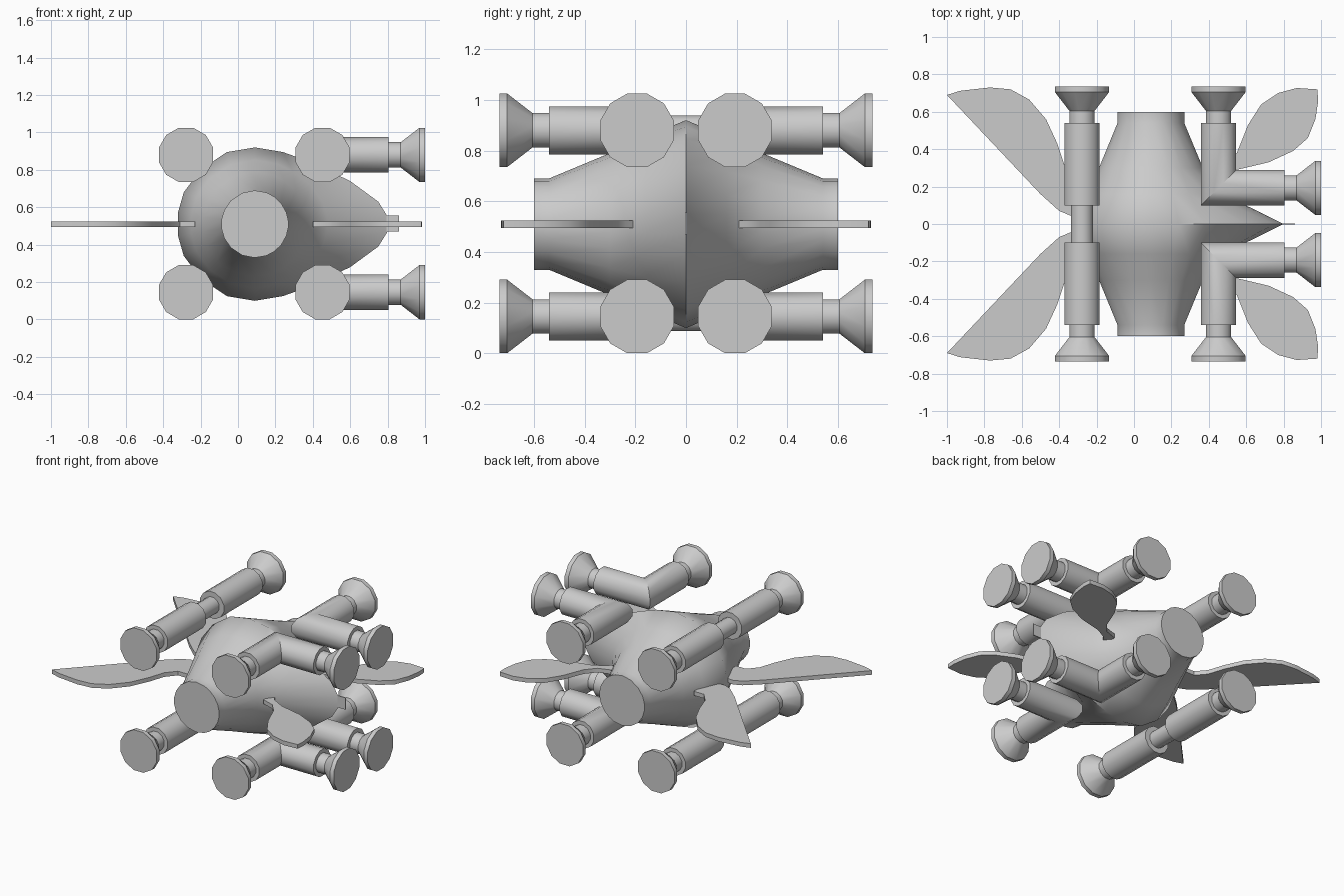
import bpy, bmesh, math

cube = bpy.data.objects.get("Cube")
if cube:
    bpy.data.objects.remove(cube, do_unlink=True)

# one plain grey hull colour
GREY = (0.6, 0.6, 0.6, 1)
mat = bpy.data.materials.new("hull grey")
mat.use_nodes = True
mat.diffuse_color = GREY
mat.node_tree.nodes["Principled BSDF"].inputs["Base Color"].default_value = GREY


def finish(bm, name, angle):
    bmesh.ops.recalc_face_normals(bm, faces=bm.faces)
    me = bpy.data.meshes.new(name)
    bm.to_mesh(me)
    bm.free()
    ob = bpy.data.objects.new(name, me)
    me.materials.append(mat)
    bpy.context.collection.objects.link(ob)
    bpy.ops.object.select_all(action='DESELECT')
    bpy.context.view_layer.objects.active = ob
    ob.select_set(True)
    bpy.ops.object.shade_smooth_by_angle(angle=math.radians(angle))
    return ob


def loft(rings, name, angle=35):
    """Skin a list of equal-length point rings and cap both ends."""
    bm = bmesh.new()
    vs = [[bm.verts.new(p) for p in ring] for ring in rings]
    n = len(vs[0])
    for a, b in zip(vs, vs[1:]):
        for i in range(n):
            j = (i + 1) % n
            bm.faces.new((a[i], a[j], b[j], b[i]))
    bm.faces.new(vs[0])
    bm.faces.new(vs[-1])
    return finish(bm, name, angle)


def plate(outline, z0, z1, name):
    """Extrude a plan outline between two heights."""
    return loft([[(x, y, z) for x, y in outline] for z in (z0, z1)], name)


# body: spindle along y whose middle ring is pulled out into a nose at +x
CX, CZ = 0.09, 0.51
middle = [(.71, .04), (.66, .12), (.51, .23), (.29, .335), (.15, .385),
          (0, .41), (-.15, .385), (-.29, .29), (-.38, .17), (-.41, .065)]
angles = [6, 20, 38, 55, 70, 90, 112, 135, 155, 172]


def body_ring(y, r, pull):
    half = []
    for (mx, mz), deg in zip(middle, angles):
        a = math.radians(deg)
        c, s = math.cos(a), math.sin(a)
        half.append((r * c + pull * (mx - .41 * c), r * s + pull * (mz - .41 * s)))
    full = half + [(x, -z) for x, z in reversed(half)]
    return [(CX + x, y, CZ + z) for x, z in full]


half_body = [(.6, .18, 0), (.54, .18, 0), (.3, .28, 0), (.16, .343, .15)]
profile = [(-y, r, p) for y, r, p in half_body] + [(0, .41, 1)] + half_body[::-1]
loft([body_ring(*p) for p in profile], "body", 50)

# thin blade on the nose
blade = [(.70, -.003), (.86, -.003), (.86, .003), (.70, .003)]
plate(blade, .47, .555, "nose_blade")

# thrusters: 12-sided tubes with flared ends
SIDES = 12
circle = [(math.cos(math.tau * (i + .5) / SIDES), math.sin(math.tau * (i + .5) / SIDES))
          for i in range(SIDES)]
R_TUBE, R_NECK, R_BELL = .098, .07, .15


def flare(end):
    """Ring positions and radii from the outer disc inward to the tube."""
    return [(end, R_BELL), (end - .03, R_BELL), (end - .13, R_NECK),
            (end - .195, R_NECK), (end - .195, R_TUBE)]


def straight_thruster(x, z, name):
    half = flare(.735) + [(.1, R_TUBE), (.1, .06)]
    stations = half + [(-y, r) for y, r in reversed(half)]
    loft([[(x + r * c, y, z + r * s) for c, s in circle] for y, r in stations], name)


def elbow_thruster(x, y, z, side, name):
    rings = [[(x + r * c, side * t, z + r * s) for c, s in circle]
             for t, r in flare(.735)]
    rings.append([(x + R_TUBE * c, side * (y + R_TUBE * c), z + R_TUBE * s)
                  for c, s in circle])
    rings += [[(t, side * (y + r * c), z + r * s) for c, s in circle]
              for t, r in reversed(flare(1.0))]
    loft(rings, name)


for level, z in (("upper", .88), ("lower", .146)):
    straight_thruster(-.278, z, level + "_straight_thruster")
    for end, side in (("front", -1), ("back", 1)):
        elbow_thruster(.452, .193, z, side, f"{level}_{end}_elbow_thruster")

# flat swept wings, front and back pairs
long_wing = [(-.23, .06), (-.34, .045), (-.40, .07), (-.5, .16), (-1, .69),
             (-.93, .712), (-.77, .73), (-.66, .72), (-.56, .665), (-.47, .56),
             (-.41, .43), (-.37, .31), (-.31, .24), (-.23, .24)]
short_wing = [(.40, .15), (.46, .24), (.55, .29), (.72, .33), (.85, .39),
              (.93, .46), (.97, .56), (.985, .66), (.98, .72), (.87, .727),
              (.77, .70), (.68, .64), (.61, .53), (.55, .38), (.49, .31), (.40, .28)]
for end, side in (("front", -1), ("back", 1)):
    for label, outline in (("long", long_wing), ("short", short_wing)):
        plate([(x, side * y) for x, y in outline], .495, .525, f"{end}_{label}_wing")
